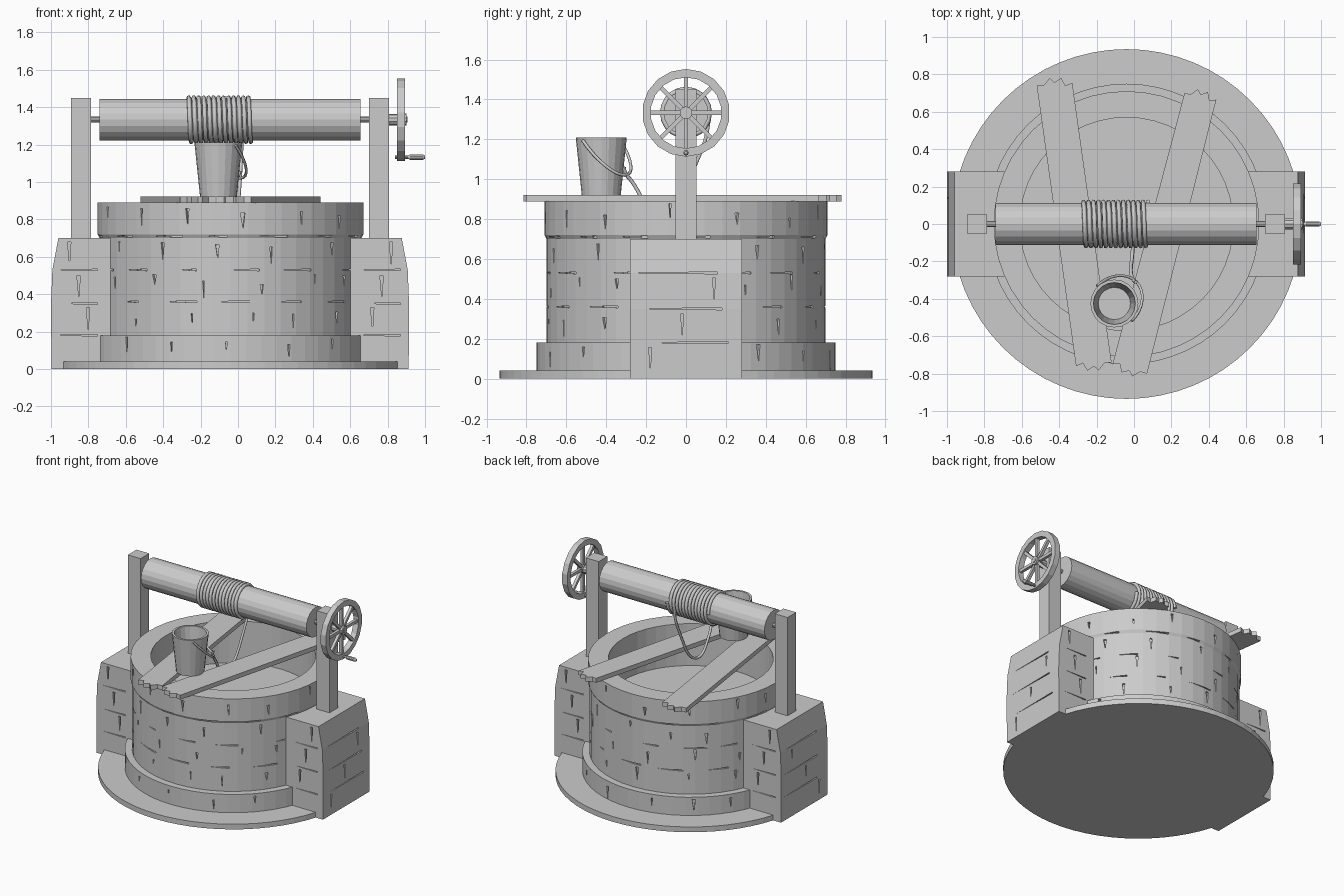
import bpy, bmesh, math, random
from math import pi, sin, cos
from mathutils import Matrix, Vector

random.seed(4)
if "Cube" in bpy.data.objects:
    bpy.data.objects.remove(bpy.data.objects["Cube"])

grey = bpy.data.materials.new("plain grey")
grey.use_nodes = True
grey.diffuse_color = (0.6, 0.6, 0.6, 1)
grey.node_tree.nodes["Principled BSDF"].inputs["Base Color"].default_value = (0.6, 0.6, 0.6, 1)

CX = -0.04                                  # axis of the round masonry
ROUND = Matrix.Translation((CX, 0, 0))
AXLE_Z = 1.333
ALONG_X = Matrix.Translation((0, 0, AXLE_Z)) @ Matrix.Rotation(pi / 2, 4, 'Y')
ALONG_Y = Matrix.Rotation(pi / 2, 4, 'X')


def finish(name, bm, matrix=Matrix()):
    bmesh.ops.remove_doubles(bm, verts=bm.verts, dist=1e-5)
    bm.transform(matrix)
    bmesh.ops.recalc_face_normals(bm, faces=bm.faces)
    mesh = bpy.data.meshes.new(name)
    bm.to_mesh(mesh)
    bm.free()
    mesh.materials.append(grey)
    ob = bpy.data.objects.new(name, mesh)
    bpy.context.collection.objects.link(ob)
    return ob


def lathe(name, profile, segs, matrix=Matrix(), closed=False):
    bm = bmesh.new()
    rings = [[bm.verts.new((r * cos(2 * pi * i / segs), r * sin(2 * pi * i / segs), z))
              for r, z in profile] for i in range(segs)]
    n = len(profile)
    for i in range(segs):
        a, b = rings[i], rings[(i + 1) % segs]
        for j in range(n if closed else n - 1):
            k = (j + 1) % n
            bm.faces.new((a[j], b[j], b[k], a[k]))
    return finish(name, bm, matrix)


def rod(name, r, a, b, segs, matrix=ALONG_X):
    return lathe(name, [(0, a), (r, a), (r, b), (0, b)], segs, matrix)


def add_prism(bm, pts, a, b, matrix=Matrix()):
    lo, hi = [[bm.verts.new(matrix @ Vector((x, y, z))) for x, y in pts] for z in (a, b)]
    bm.faces.new(lo[::-1])
    bm.faces.new(hi)
    for i in range(len(pts)):
        j = (i + 1) % len(pts)
        bm.faces.new((lo[i], lo[j], hi[j], hi[i]))


def prism(name, pts, a, b, matrix=Matrix()):
    bm = bmesh.new()
    add_prism(bm, pts, a, b, matrix)
    return finish(name, bm)


def box(name, lo, hi, matrix=Matrix()):
    pts = [(lo[0], lo[1]), (hi[0], lo[1]), (hi[0], hi[1]), (lo[0], hi[1])]
    return prism(name, pts, lo[2], hi[2], matrix)


def tube(name, pts, r, smooth_path=False):
    cu = bpy.data.curves.new(name, 'CURVE')
    cu.dimensions = '3D'
    cu.bevel_depth, cu.bevel_resolution, cu.use_fill_caps = r, 1, True
    sp = cu.splines.new('NURBS' if smooth_path else 'POLY')
    sp.points.add(len(pts) - 1)
    for p, co in zip(sp.points, pts):
        p.co = (*co, 1)
    if smooth_path:
        sp.use_endpoint_u, sp.order_u, sp.resolution_u = True, 3, 6
    cu.materials.append(grey)
    ob = bpy.data.objects.new(name, cu)
    bpy.context.collection.objects.link(ob)
    bpy.ops.object.select_all(action='DESELECT')
    ob.select_set(True)
    bpy.context.view_layer.objects.active = ob
    bpy.ops.object.convert(target='MESH')


def carve(ob, cutter_bm):
    # cut the joints into the stone, then drop the cutter
    cutter = finish("joint_cutter", cutter_bm)
    cutter.hide_render = True
    mod = ob.modifiers.new("joints", 'BOOLEAN')
    mod.object, mod.operation, mod.solver = cutter, 'DIFFERENCE', 'EXACT'
    bpy.context.view_layer.objects.active = ob
    bpy.ops.object.modifier_apply(modifier=mod.name)
    bpy.data.objects.remove(cutter)


def joint(bm, origin, out_angle, upright, length, gap):
    # tapered slit, 0.02 deep, in a face that looks along out_angle
    m = (Matrix.Translation(origin) @ Matrix.Rotation(out_angle, 4, 'Z')
         @ Matrix.Rotation(pi / 2, 4, 'Z') @ ALONG_Y)
    pts = [(-gap, length / 2), (gap, length / 2), (gap * .2, -length / 2)]
    if not upright:
        pts = [(y, x) for x, y in pts][::-1]
    add_prism(bm, pts, -0.02, 0.03, m)


def ring_joints(radius, z0, z1, count, flat):
    bm = bmesh.new()
    shift = random.random()
    for i in range(count):
        a = 2 * pi * (i + shift + random.uniform(-.15, .15)) / count
        at = lambda ang, z: (CX + radius * cos(ang), radius * sin(ang), z)
        joint(bm, at(a, random.uniform(z0 + .06, z1 - .05)), a, True,
              random.uniform(.05, .1), random.uniform(.004, .012))
        if flat:
            b = a + pi / count
            joint(bm, at(b, z0), b, False, random.uniform(.08, .2), .005)
    return bm


# Round masonry
lathe("base_slab", [(0, 0), (.935, 0), (.935, .04), (0, .045)], 64, ROUND)
foot = lathe("foot_ring", [(.66, .02), (.75, .02), (.75, .18), (.66, .18)], 56, ROUND, True)
carve(foot, ring_joints(.75, .02, .18, 15, False))
wall = lathe("well_wall", [(.57, .03), (.70, .03), (.70, .7), (.71, .72), (.71, .89), (.57, .89)],
             48, ROUND, True)
for low, high in ((.18, .36), (.36, .53), (.53, .71), (.71, .89)):
    carve(wall, ring_joints(.705, low, high, 14, low > .2))
rod("well_floor", .6, .5, .57, 48, ROUND)

# Side piers, posts
for side, name in ((-1, "right"), (1, "left")):
    mid = -0.0425
    profile = [(.60, 0), (.955, 0), (.957, .35), (.95, .53), (.918, .70), (.60, .70)]
    pier = prism(name + "_pier", [(mid + side * x, z) for x, z in profile], -.28, .28, ALONG_Y)
    cuts = bmesh.new()
    for k, z in enumerate((.18, .35, .53)):
        outer = mid + side * .955
        ang = 0 if side > 0 else pi
        joint(cuts, (outer, random.uniform(-.05, .05), z), ang, False, .4, .005)
        joint(cuts, (outer, -.18 + .16 * k, z - .08), ang, True, .11, .007)
        for face in (-1, 1):
            joint(cuts, (mid + side * .81, face * .28, z), face * pi / 2, False, .2, .004)
            joint(cuts, (mid + side * (.76 + .05 * k), face * .28, z + .09), face * pi / 2,
                  True, .12, .009)
    carve(pier, cuts)
    x = mid + side * .797
    box(name + "_post", (x - .054, -.052, .68), (x + .054, .052, 1.45))

# Roller, axle and rope coils
rod("roller", .112, -.74, .655, 20)
rod("axle", .016, -.80, .905, 10)
rod("axle_collar", .03, .80, .85, 10)
COILS, STEPS = 13, 20
coil = [(-.27 + .345 * i / (COILS * STEPS), .118 * cos(2 * pi * i / STEPS),
         AXLE_Z + .118 * sin(2 * pi * i / STEPS)) for i in range(COILS * STEPS + 1)]
tube("rope_coils", coil, .0125)

# Spoked wheel and crank handle
lathe("wheel_rim", [(.178, .85), (.22, .85), (.22, .893), (.178, .893)], 18, ALONG_X, True)
rod("wheel_hub", .032, .852, .9, 10)
for i in range(4):
    turn = Matrix.Translation((0, 0, AXLE_Z)) @ Matrix.Rotation(i * pi / 4, 4, 'X')
    box("wheel_spoke_%d" % (i + 1), (.862, -.011, -.19), (.884, .011, .19), turn)
grip = Matrix.Translation((0, 0, -.2)) @ ALONG_X
lathe("crank_handle", [(0, .84), (.009, .84), (.009, .91), (.014, .92), (.014, .99), (.008, 1.0),
                       (0, 1.0)], 10, grip)

# Broken planks across the mouth
def plank(name, back_l, back_r, front_l, front_r):
    def ragged(a, b):
        a, b = Vector(a), Vector(b)
        run = (b - a).orthogonal().normalized()
        return [a.lerp(b, t) + run * d for t, d in
                ((0, 0), (.2, .012), (.3, -.03), (.5, -.01), (.62, -.035), (.8, .0), (1, 0))]
    prism(name, ragged(back_r, back_l) + ragged(front_l, front_r), .888, .922)


plank("right_plank", (-.52, .74), (-.33, .755), (-.31, -.76), (-.12, -.74))
plank("left_plank", (.27, .70), (.44, .665), (-.115, -.75), (.07, -.80))

# Bucket, bail and hanging rope
BX, BY = -.105, -.425
lathe("bucket", [(0, .922), (.098, .922), (.128, 1.21), (.112, 1.21), (.086, .945), (0, .945)], 20,
      Matrix.Translation((BX, BY, 0)))
bail = []
for i in range(17):
    t = pi * i / 16
    across, out = .132 * cos(t), .165 * sin(t)
    bail.append((BX + (across + out) * .707, BY + (out - across) * .707, 1.195 - .175 * sin(t)))
tube("bucket_bail", bail, .008)
tube("hanging_rope", [(.02, .118, AXLE_Z), (.02, .11, 1.22), (.015, .05, 1.08), (.0, -.04, .86),
                      (-.01, -.18, .82), (-.02, -.26, .98), (.0, -.31, 1.03), (.01, -.31, 1.06)],
     .010, True)
